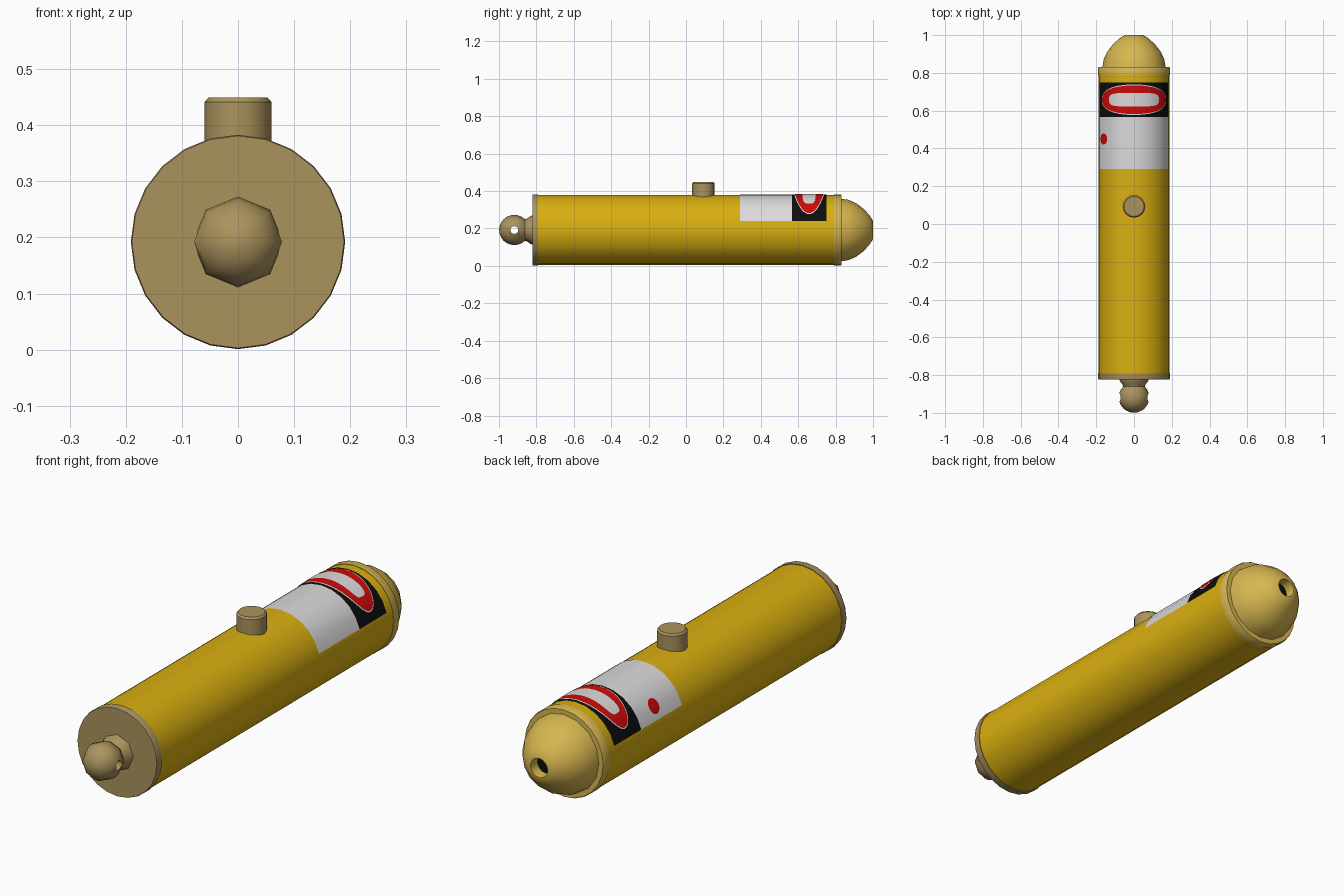
import bpy, bmesh
from math import sin, cos, pi, radians

if "Cube" in bpy.data.objects:
    bpy.data.objects.remove(bpy.data.objects["Cube"])

AXIS_Z = 0.192      # height of the tube's centre line
BODY_R = 0.188


def material(name, rgb):
    m = bpy.data.materials.new(name)
    m.use_nodes = True
    m.diffuse_color = (*rgb, 1)
    m.node_tree.nodes["Principled BSDF"].inputs["Base Color"].default_value = (*rgb, 1)
    return m


yellow = material("yellow paint", (0.70, 0.43, 0.005))
gold = material("pale gold", (0.68, 0.47, 0.08))
tan = material("tan metal", (0.40, 0.29, 0.11))
white = material("label white", (0.72, 0.70, 0.70))
black = material("label black", (0.004, 0.004, 0.004))
red = material("label red", (0.62, 0.003, 0.003))


def finish(name, bm, mat, angle=40):
    me = bpy.data.meshes.new(name)
    bm.to_mesh(me)
    bm.free()
    ob = bpy.data.objects.new(name, me)
    bpy.context.collection.objects.link(ob)
    me.materials.append(mat)
    bpy.ops.object.select_all(action='DESELECT')
    ob.select_set(True)
    bpy.context.view_layer.objects.active = ob
    bpy.ops.object.shade_smooth_by_angle(angle=radians(angle))
    return ob


def lathe(name, profile, sides, mat, angle=40, upright=False, y=0):
    """Spin (position, radius) points around the tube axis, or around a vertical axis."""
    bm = bmesh.new()
    rings = []
    for p, r in profile:
        ring = []
        for i in range(sides):
            a = 2 * pi * i / sides
            u, v = r * sin(a), r * cos(a)
            ring.append(bm.verts.new((u, y + v, p) if upright else (u, p, AXIS_Z + v)))
        rings.append(ring)
    for a, b in zip(rings, rings[1:]):
        for i in range(sides):
            j = (i + 1) % sides
            bm.faces.new((a[i], a[j], b[j], b[i]))
    bmesh.ops.remove_doubles(bm, verts=bm.verts, dist=1e-5)
    bmesh.ops.recalc_face_normals(bm, faces=bm.faces)
    return finish(name, bm, mat, angle)


def plate(name, mat, y, half_y, half_angle, lift, power=None, turn=0, cols=30):
    """Thin sheet wrapped over the tube: a rectangle, or a rounded outline if power is set."""
    bm = bmesh.new()
    pairs = []
    for i in range(cols + 1):
        t = -cos(pi * i / cols) if power else 2 * i / cols - 1
        h = half_y * max(1 - abs(t) ** power, 0) ** (1 / power) if power else half_y
        a = radians(turn + t * half_angle)
        r = BODY_R + lift
        pairs.append([bm.verts.new((r * sin(a), y + s * h, AXIS_Z + r * cos(a))) for s in (-1, 1)])
    for a, b in zip(pairs, pairs[1:]):
        bm.faces.new((a[0], b[0], b[1], a[1]))
    bmesh.ops.remove_doubles(bm, verts=bm.verts, dist=1e-6)
    return finish(name, bm, mat)


# Main tube and end caps
lathe("tube_body", [(-0.80, 0), (-0.80, BODY_R), (0.80, BODY_R), (0.80, 0)], 24, yellow)
lathe("front_cap", [(-0.79, 0), (-0.79, 0.191), (-0.817, 0.191), (-0.822, 0.189), (-0.822, 0)], 24, tan)
lathe("rear_collar", [(0.79, 0), (0.79, 0.19), (0.826, 0.19), (0.831, 0.187), (0.831, 0)], 24, gold)

# Rear nose with a bored tip
lathe("rear_nose", [(0.825, 0.168), (0.87, 0.161), (0.91, 0.143), (0.95, 0.113), (0.98, 0.08),
                    (1.0, 0.049), (1.0, 0.041), (0.955, 0.039)], 16, gold)
lathe("nose_bore_floor", [(0.955, 0.04), (0.955, 0)], 16, black)

# Front ball knob on a flared neck, cross-drilled
ball_y, ball_r = -0.918, 0.081
knob = [(-0.815, 0), (-0.815, 0.078), (-0.832, 0.075), (-0.848, 0.062)]
knob += [(ball_y + ball_r * cos(a), ball_r * sin(a)) for a in (radians(d) for d in range(45, 181, 15))]
knob_ob = lathe("ball_knob", knob, 8, tan, 50)
bpy.ops.mesh.primitive_cylinder_add(vertices=12, radius=0.021, depth=0.4,
                                    location=(0, ball_y, AXIS_Z), rotation=(0, pi / 2, 0))
drill = bpy.context.object
drill.name = "knob_drill"
drill.hide_render = True
drill.data.materials.append(tan)
cut = knob_ob.modifiers.new("cross_hole", 'BOOLEAN')
cut.operation, cut.solver, cut.object = 'DIFFERENCE', 'EXACT', drill
bpy.context.view_layer.objects.active = knob_ob
bpy.ops.object.modifier_apply(modifier=cut.name)
bpy.data.objects.remove(drill)

# Push button on top
lathe("top_button", [(0.33, 0), (0.33, 0.06), (0.441, 0.06), (0.449, 0.053), (0.449, 0)],
      16, tan, upright=True, y=0.093)

# Wrapped label: white and black fields, oval badge, side dot
plate("label_white_field", white, 0.428, 0.138, 75, 0.0015, cols=10)
plate("label_black_field", black, 0.658, 0.092, 75, 0.0015, cols=10)
plate("badge_outline", white, 0.658, 0.081, 63.5, 0.003, power=2)
plate("badge_oval", red, 0.658, 0.076, 62, 0.004, power=2)
plate("badge_band", white, 0.658, 0.036, 43, 0.005, power=4)
plate("side_dot", red, 0.45, 0.03, 10, 0.003, power=2, turn=-58, cols=12)
